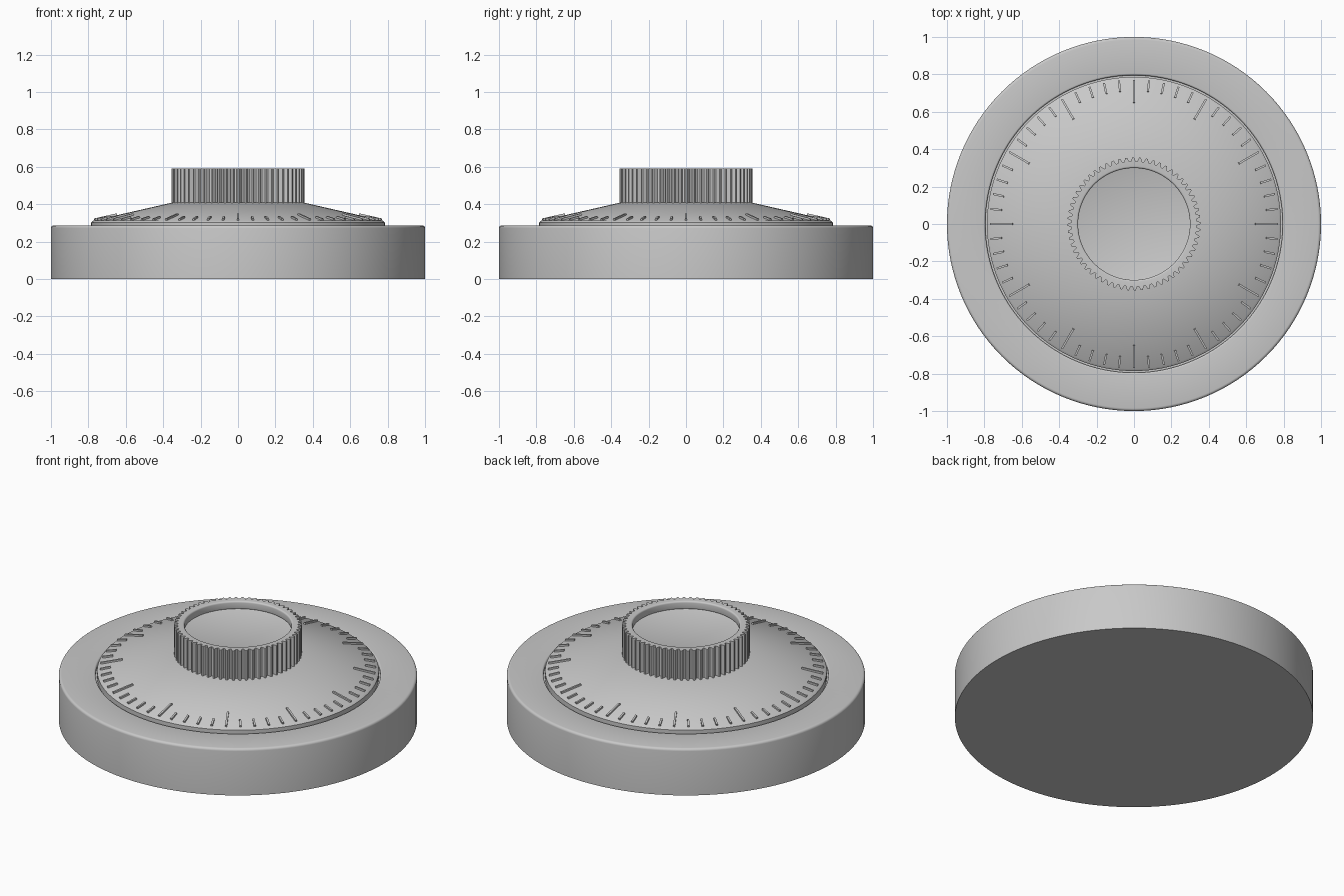
import bpy, bmesh, math
from mathutils import Matrix, Vector

if "Cube" in bpy.data.objects:
    bpy.data.objects.remove(bpy.data.objects["Cube"], do_unlink=True)

GREY = (0.58, 0.58, 0.58, 1)
mat = bpy.data.materials.new("plain grey")
mat.use_nodes = True
mat.diffuse_color = GREY
mat.node_tree.nodes["Principled BSDF"].inputs["Base Color"].default_value = GREY


def finish(name, bm):
    bmesh.ops.recalc_face_normals(bm, faces=bm.faces)
    mesh = bpy.data.meshes.new(name)
    bm.to_mesh(mesh)
    bm.free()
    mesh.materials.append(mat)
    obj = bpy.data.objects.new(name, mesh)
    bpy.context.collection.objects.link(obj)
    bpy.ops.object.select_all(action="DESELECT")
    obj.select_set(True)
    bpy.context.view_layer.objects.active = obj
    bpy.ops.object.shade_smooth_by_angle(angle=math.radians(32))
    return obj


def lathe(name, profile, segments=128):
    """Spin (radius, z) points round z; a radius may be a function of the step."""
    bm = bmesh.new()
    rings = []
    for r, z in profile:
        ring = []
        for i in range(segments):
            a = math.tau * i / segments
            rad = r(i) if callable(r) else r
            ring.append(bm.verts.new((rad * math.cos(a), rad * math.sin(a), z)))
        rings.append(ring)
    for low, high in zip(rings, rings[1:]):
        for i in range(segments):
            j = (i + 1) % segments
            bm.faces.new((low[i], low[j], high[j], high[i]))
    bm.faces.new(rings[0])
    bm.faces.new(rings[-1])
    return finish(name, bm)


def arc(cr, cz, radius, start, end, steps=4):
    """Profile points of a rounded edge."""
    angles = [math.radians(start + (end - start) * k / steps) for k in range(steps + 1)]
    return [(cr + radius * math.cos(a), cz + radius * math.sin(a)) for a in angles]


# Base disc with rounded rim and a shallow seat for the dial
lathe("base", [(1, 0)] + arc(0.985, 0.272, 0.015, 0, 90)
      + arc(0.805, 0.277, 0.01, 90, 180) + [(0.795, 0.265)])

# Sloping dial
EDGE, HUB = Vector((0.775, 0.312)), Vector((0.345, 0.41))
lathe("dial", [(0.786, 0.262), (0.786, 0.302), tuple(EDGE), tuple(HUB)])

# Knurled knob with a dished top
def tooth(i):
    return 0.356 if i % 4 < 2 else 0.335

lathe("knob", [(tooth, 0.40), (tooth, 0.59)]
      + arc(0.309, 0.58, 0.01, 90, 180)
      + arc(0.309, 0.55, 0.01, 180, 225, 2) + [(0.295, 0.54)], 240)

# Sixty raised scale marks, every fifth one long
bm = bmesh.new()
slope = (HUB - EDGE).y / (HUB - EDGE).x
OUTER = 0.77
for k in range(60):
    inner = 0.645 if k % 5 == 0 else 0.71
    mid = (inner + OUTER) / 2
    height = EDGE.y + slope * (mid - EDGE.x)
    place = (Matrix.Rotation(math.tau * k / 60, 4, "Z")
             @ Matrix.Translation((mid, 0, height + 0.002))
             @ Matrix.Rotation(-math.atan(slope), 4, "Y")
             @ Matrix.Diagonal((OUTER - inner, 0.011, 0.016, 1)))
    bmesh.ops.create_cube(bm, size=1, matrix=place)
finish("scale_marks", bm)
